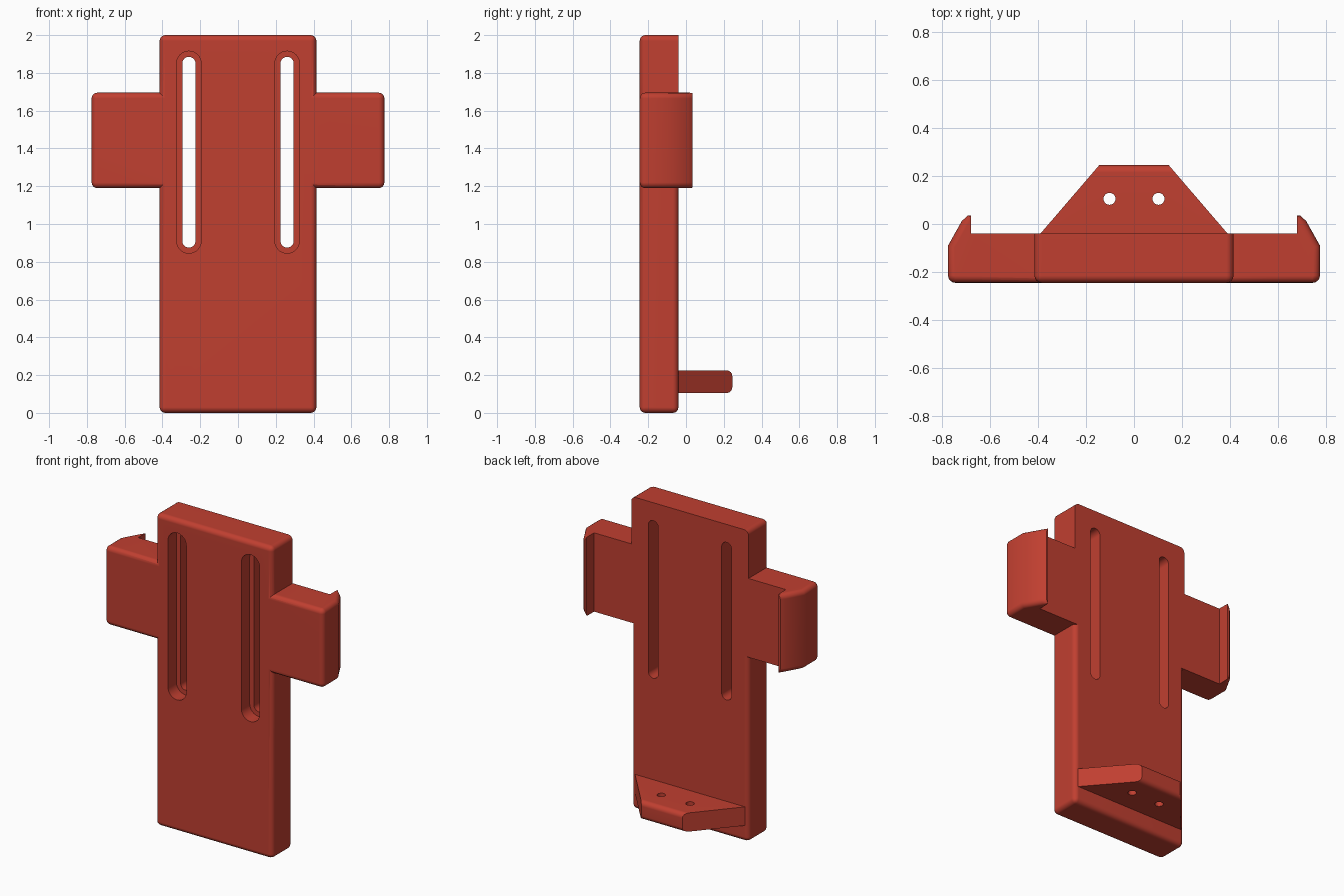
import bpy, bmesh, math

if "Cube" in bpy.data.objects:
    bpy.data.objects.remove(bpy.data.objects["Cube"])

R = 0.03                      # fillet radius
FRONT, BACK = -0.245, -0.04   # plate depth range

red = bpy.data.materials.new("red plastic")
red.diffuse_color = (0.53, 0.05, 0.03, 1)
red.use_nodes = True
red.node_tree.nodes["Principled BSDF"].inputs["Base Color"].default_value = red.diffuse_color


def make_object(name, bm):
    bmesh.ops.recalc_face_normals(bm, faces=bm.faces)
    me = bpy.data.meshes.new(name)
    bm.to_mesh(me)
    bm.free()
    me.materials.append(red)
    ob = bpy.data.objects.new(name, me)
    bpy.context.collection.objects.link(ob)
    return ob


def loft(name, rings, rule=None):
    """Skin closed rings, cap both ends, then round the edges chosen by rule."""
    bm = bmesh.new()
    loops = [[bm.verts.new(p) for p in ring] for ring in rings]
    n = len(loops[0])
    for a, b in zip(loops, loops[1:]):
        for i in range(n):
            j = (i + 1) % n
            bm.faces.new((a[i], a[j], b[j], b[i]))
    bm.faces.new(loops[0])
    bm.faces.new(loops[-1])
    if rule:
        edges = [e for e in bm.edges if rule(e.verts[0].co, e.verts[1].co)]
        bmesh.ops.bevel(bm, geom=edges, offset=R, segments=4, profile=0.5,
                        affect='EDGES')
    return make_object(name, bm)


def box(name, hx, z0, z1, rule):
    return loft(name, [[(-hx, FRONT, z), (hx, FRONT, z), (hx, BACK, z), (-hx, BACK, z)]
                       for z in (z0, z1)], rule)


def slot(name, cx, half, z0, z1, y0, y1):
    """Round-ended slot running along z, cut along y."""
    pts = []
    for cz, start in ((z1 - half, 0), (z0 + half, math.pi)):
        for i in range(17):
            t = start + math.pi * i / 16
            pts.append((cx + half * math.cos(t), cz + half * math.sin(t)))
    return loft(name, [[(x, y, z) for x, z in pts] for y in (y0, y1)])


def arm_outline(d):
    """Hooked clamp bar seen from above, outer faces moved inward by d."""
    nx, ny, c = 0.872, 0.489, 0.6318 - d          # slanted outer face
    slant_y = lambda x: (c - nx * x) / ny
    slant_x = lambda y: (c - ny * y) / nx
    pts = []
    for i in range(5):
        t = math.radians(-90 + 22.5 * i)
        pts.append((0.745 + (R - d) * math.cos(t), FRONT + R + (R - d) * math.sin(t)))
    xo = 0.775 - d
    xt = max(slant_x(0.035) - 0.012, 0.682)
    pts += [(xo, slant_y(xo)), (slant_x(0.012), 0.012),
            (xt, min(0.035, slant_y(xt))),
            (0.68, min(0.035, slant_y(0.68))), (0.68, BACK)]
    return pts + [(-x, y) for x, y in reversed(pts)]


# Plate: lower half rounded all round, upper half with a sharp back
plate = box("back_plate", 0.415, 0, 1.4, lambda a, b: min(a.z, b.z) < 0.1)
def upper_rule(a, b):
    at_front = a.y < -0.2 and b.y < -0.2
    along_y = abs(a.y - b.y) > 0.1
    low = a.z < 1.5 and b.z < 1.5
    return (at_front or along_y) and not low
upper = box("upper_plate", 0.415, 1.3, 2.0, upper_rule)

# Clamp bar with hooks, rounded at its top and bottom
Z0, Z1 = 1.19, 1.695
steps = [math.radians(a) for a in (0, 22.5, 45, 67.5, 90)]
levels = [(Z0 + R * (1 - math.cos(a)), R * 0.96 * (1 - math.sin(a))) for a in steps]
levels += [(Z0 + Z1 - z, d) for z, d in reversed(levels)]
arms = loft("clamp_arms", [[(x, y, z) for x, y in arm_outline(d)] for z, d in levels])

# Foot shelf with a rounded rear edge
trapezoid = [(-0.39, -0.1), (0.39, -0.1), (0.39, BACK),
             (0.145, 0.245), (-0.145, 0.245), (-0.39, BACK)]
shelf = loft("foot_shelf", [[(x, y, z) for x, y in trapezoid] for z in (0.105, 0.225)],
             lambda a, b: a.y > 0.2 and b.y > 0.2 and abs(a.z - b.z) < 0.01)

# The lower plate was rounded at its base only: round its vertical edges too
bpy.data.objects.remove(plate)
plate = box("back_plate", 0.415, 0, 1.4, lambda a, b: not (a.z > 1.3 and b.z > 1.3))

# Cutters: stepped slots and screw holes
cutters = []
for s in (-1, 1):
    cutters.append(slot("slot_cutter", s * 0.26, 0.035, 0.875, 1.885, -0.4, 0.1))
    cutters.append(slot("recess_cutter", s * 0.26, 0.065, 0.845, 1.915, -0.4, FRONT + 0.085))
    ring = [(s * 0.102 + 0.025 * math.cos(math.tau * i / 24),
             0.105 + 0.025 * math.sin(math.tau * i / 24)) for i in range(24)]
    cutters.append(loft("hole_cutter", [[(x, y, z) for x, y in ring] for z in (0.0, 0.4)]))

# Merge the parts and cut the openings
bpy.context.view_layer.objects.active = plate
plate.select_set(True)
for op, parts in (('UNION', [upper, arms, shelf]), ('DIFFERENCE', cutters)):
    for part in parts:
        m = plate.modifiers.new("join", 'BOOLEAN')
        m.operation, m.solver, m.object = op, 'EXACT', part
        bpy.ops.object.modifier_apply(modifier=m.name)
        bpy.data.objects.remove(part)

plate.name = "wall_holder"
bpy.ops.object.shade_smooth_by_angle(angle=math.radians(32))
wn = plate.modifiers.new("even_normals", 'WEIGHTED_NORMAL')
wn.keep_sharp = True
